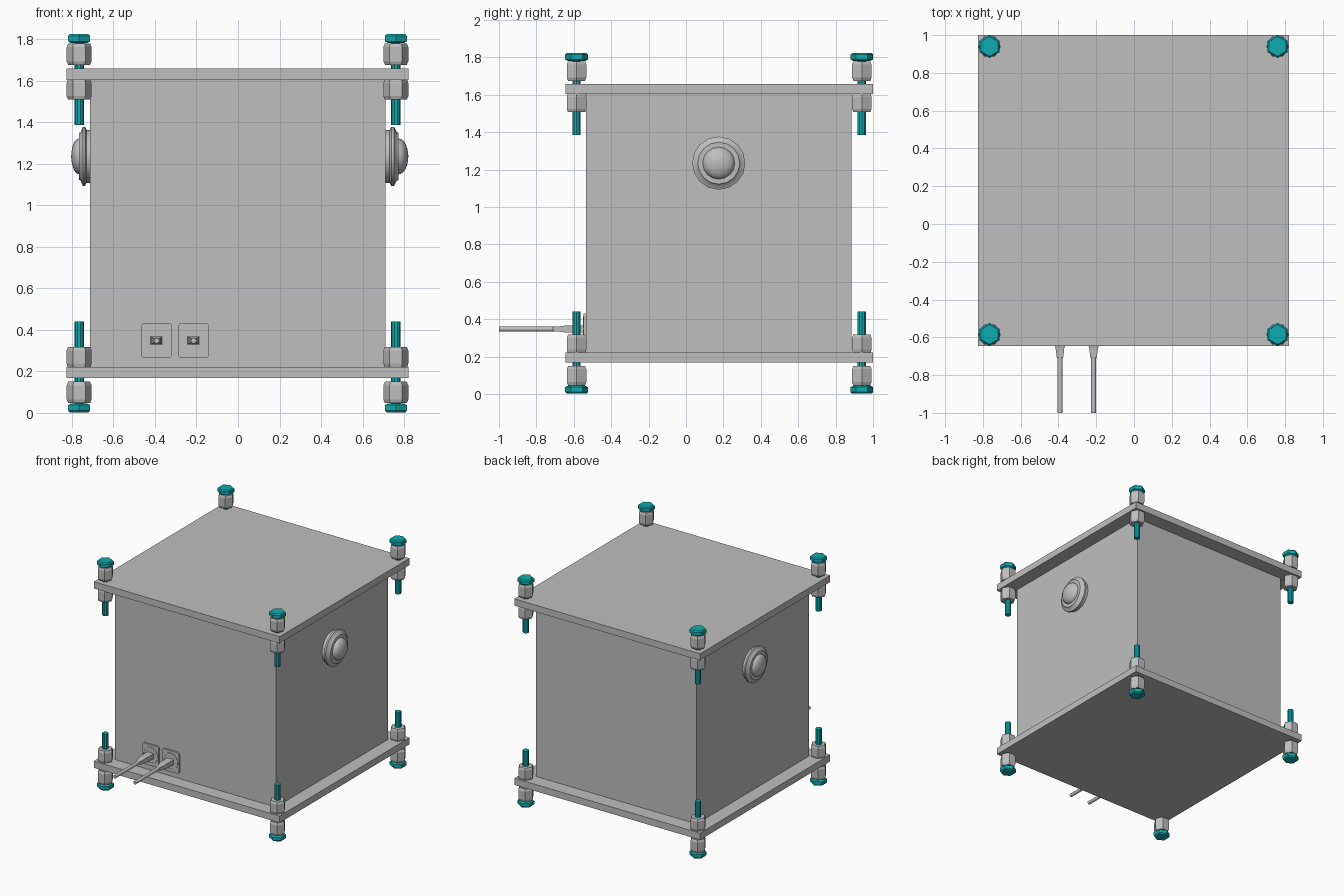
import bpy, bmesh, math
from mathutils import Matrix, Vector

if "Cube" in bpy.data.objects:
    bpy.data.objects.remove(bpy.data.objects["Cube"])


def mat(name, col):
    m = bpy.data.materials.new(name)
    m.diffuse_color = (*col, 1)
    m.use_nodes = True
    m.node_tree.nodes["Principled BSDF"].inputs["Base Color"].default_value = m.diffuse_color
    return m


GREY = mat("light grey", (0.52, 0.52, 0.52))
TEAL = mat("teal", (0.005, 0.41, 0.43))


def finish(bm, name, m, smooth=None):
    bmesh.ops.recalc_face_normals(bm, faces=bm.faces)
    me = bpy.data.meshes.new(name)
    bm.to_mesh(me)
    bm.free()
    me.materials.append(m)
    ob = bpy.data.objects.new(name, me)
    bpy.context.collection.objects.link(ob)
    if smooth:
        bpy.context.view_layer.objects.active = ob
        ob.select_set(True)
        bpy.ops.object.shade_smooth_by_angle(angle=math.radians(smooth))
        ob.select_set(False)
    return ob


def box(name, lo, hi, m=GREY, corner=0):
    lo, hi = Vector(lo), Vector(hi)
    bm = bmesh.new()
    bmesh.ops.create_cube(bm, size=1)
    for v in bm.verts:
        v.co = Vector(((lo + hi)[i] / 2 + v.co[i] * (hi - lo)[i] for i in range(3)))
    if corner:  # round the edges running along y
        es = [e for e in bm.edges if abs(e.verts[0].co.y - e.verts[1].co.y) > 1e-5]
        bmesh.ops.bevel(bm, geom=es, offset=corner, segments=3, profile=0.5, affect='EDGES')
    return finish(bm, name, m)


def lathe(name, profile, n, place, m=GREY, turn=0.0, smooth=None):
    """Spin (radius, height) points about local z, cap the ends, then place."""
    bm = bmesh.new()
    rings = [[bm.verts.new((r * math.cos(turn + 2 * math.pi * i / n),
                            r * math.sin(turn + 2 * math.pi * i / n), h))
              for i in range(n)] for r, h in profile]
    for a, b in zip(rings, rings[1:]):
        for i in range(n):
            j = (i + 1) % n
            bm.faces.new((a[i], a[j], b[j], b[i]))
    bm.faces.new(rings[0])
    bm.faces.new(rings[-1])
    bm.transform(place)
    return finish(bm, name, m, smooth)


# Body and the two plates
box("body", (-0.713, -0.535, 0.2), (0.71, 0.885, 1.62))
box("bottom_plate", (-0.825, -0.645, 0.168), (0.82, 1.0, 0.222))
box("top_plate", (-0.825, -0.645, 1.604), (0.82, 1.0, 1.658))

# Corner bolts with nuts, mirrored top and bottom
MID = 0.913
for x in (-0.765, 0.76):
    for y in (-0.585, 0.94):
        for s, level in ((1, "top"), (-1, "bottom")):
            P = Matrix.Translation((x, y, MID)) @ Matrix.Diagonal((1, 1, s, 1))
            lathe(level + "_bolt_shaft", [(0.023, 0.472), (0.023, 0.89)], 10, P, TEAL)
            lathe(level + "_bolt_head",
                  [(0.045, 0.868), (0.061, 0.876), (0.061, 0.902), (0.052, 0.911)],
                  6, P, TEAL, math.pi / 2)
            lathe(level + "_outer_nut",
                  [(0.052, 0.762), (0.06, 0.78), (0.06, 0.848), (0.053, 0.866)], 6, P)
            lathe(level + "_inner_nut",
                  [(0.053, 0.595), (0.06, 0.612), (0.06, 0.675), (0.055, 0.692)], 6, P)

# Domed knobs on both sides
for s, x0, depth, label in ((1, 0.71, 0.11, "right"), (-1, -0.713, 0.09, "left")):
    P = Matrix.Translation((x0, 0.175, 1.235)) @ Matrix.Rotation(s * math.pi / 2, 4, 'Y')
    k = depth / 0.11
    prof = [(0.128, -0.01), (0.128, 0.02), (0.142, 0.028), (0.142, 0.042),
            (0.118, 0.054), (0.112, 0.064), (0.086, 0.064)]
    prof += [(0.086 * math.cos(a), 0.064 + 0.046 * math.sin(a))
             for a in (math.radians(d) for d in (15, 30, 45, 60, 75, 88))]
    lathe(label + "_knob", [(r, h * k) for r, h in prof], 16, P, smooth=35)

# Cable sockets, plugs and cables on the front
for x in (-0.392, -0.214):
    z = 0.348
    box("socket_plate", (x - 0.073, -0.548, z - 0.084), (x + 0.073, -0.53, z + 0.084), corner=0.014)
    P = Matrix.Translation((x, -0.545, z)) @ Matrix.Rotation(math.pi / 2, 4, 'X')
    lathe("socket_ring", [(0.066, 0), (0.066, 0.006), (0.058, 0.006), (0.058, 0.002)], 20, P, smooth=35)
    # tapering rectangular plug
    flat = P @ Matrix.Diagonal((1, 0.7, 1, 1))
    lathe("plug", [(0.04, 0), (0.038, 0.1), (0.032, 0.115), (0.025, 0.16), (0.02, 0.165)],
          4, flat, turn=math.pi / 4)
    lathe("cable", [(0.0135, 0.15), (0.0135, 0.455)], 12, P, smooth=35)
